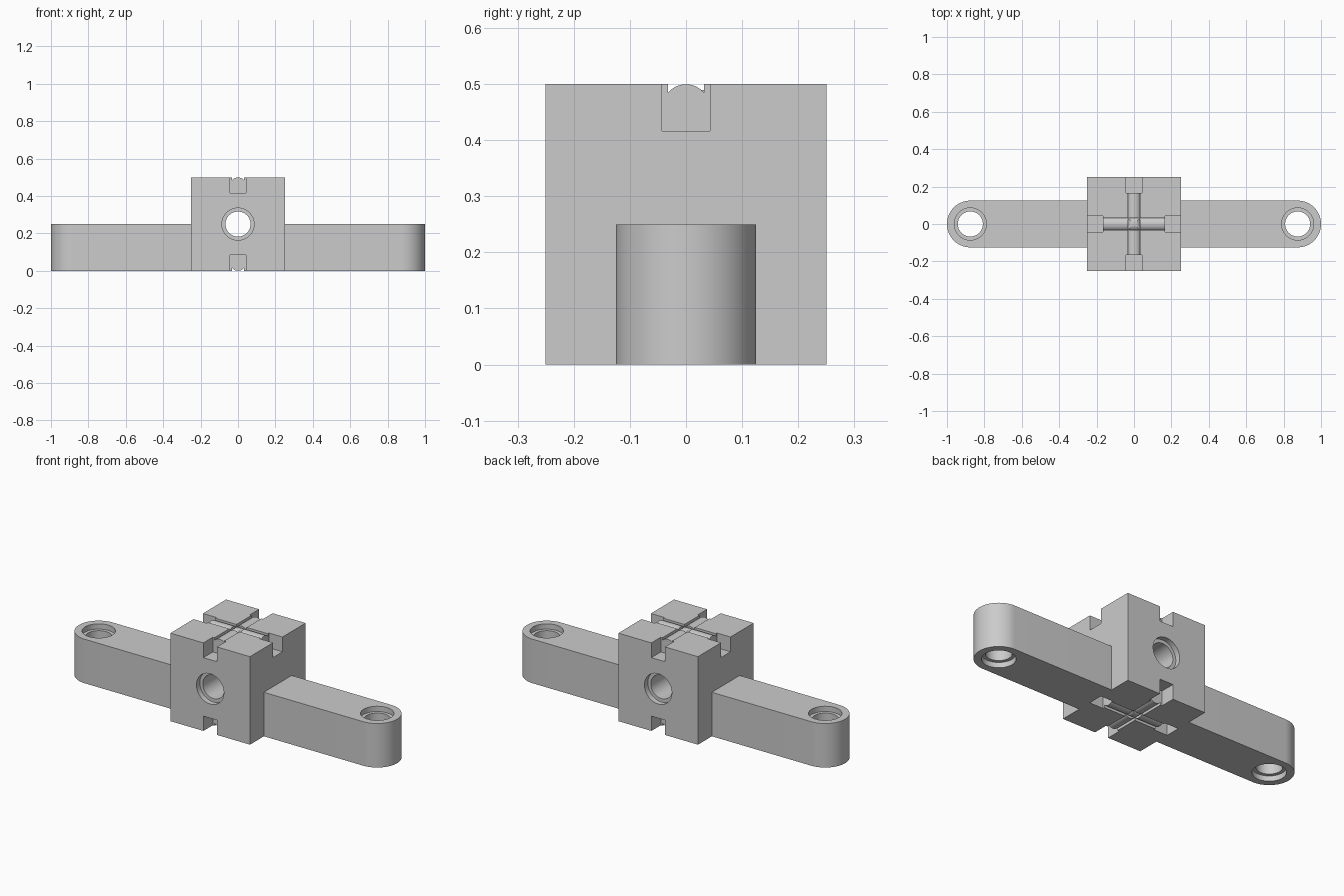
import bpy, math
from mathutils import Matrix, Vector

cube = bpy.data.objects.get("Cube")
if cube:
    bpy.data.objects.remove(cube, do_unlink=True)

HALF = 0.25        # half size of the centre block
ARM_R = 0.125      # arm half width and end radius
HOLE_R, RECESS_R, RECESS_D = 0.067, 0.086, 0.03
GROOVE_R, SLOT_W, GROOVE_Z = 0.0415, 0.032, 0.208   # groove height above block centre

grey = bpy.data.materials.new("light grey")
grey.use_nodes = True
colour = (0.6, 0.6, 0.6, 1)
grey.diffuse_color = colour
grey.node_tree.nodes["Principled BSDF"].inputs["Base Color"].default_value = colour


def prism(name, profile, low, high, matrix=Matrix()):
    """Extrude a counter-clockwise xy profile from low to high along z."""
    n = len(profile)
    verts = [matrix @ Vector((x, y, z)) for z in (low, high) for x, y in profile]
    faces = [list(range(n))[::-1], list(range(n, 2 * n))]
    faces += [[i, (i + 1) % n, n + (i + 1) % n, n + i] for i in range(n)]
    mesh = bpy.data.meshes.new(name)
    mesh.from_pydata(verts, [], faces)
    mesh.materials.append(grey)
    obj = bpy.data.objects.new(name, mesh)
    bpy.context.collection.objects.link(obj)
    return obj


def arc(radius, start, end, steps, cx=0):
    angles = [start + (end - start) * i / steps for i in range(steps + 1)]
    return [(cx + radius * math.cos(a), radius * math.sin(a)) for a in angles]


def rect(x0, x1, y0, y1):
    return [(x0, y0), (x1, y0), (x1, y1), (x0, y1)]


def cut(target, cutter):
    mod = target.modifiers.new("cut", "BOOLEAN")
    mod.operation, mod.solver, mod.object = "DIFFERENCE", "EXACT", cutter
    bpy.context.view_layer.objects.active = target
    bpy.ops.object.modifier_apply(modifier=mod.name)
    bpy.data.objects.remove(cutter, do_unlink=True)


def bore(target, matrix, half_depth):
    """Through hole with a shallow wider recess at both ends."""
    ring = lambda r: arc(r, 0, math.tau, 64)[:-1]
    cut(target, prism("hole_cutter", ring(HOLE_R), -half_depth - 0.1, half_depth + 0.1, matrix))
    for low, high in ((half_depth - RECESS_D, half_depth + 0.1),
                      (-half_depth - 0.1, RECESS_D - half_depth)):
        cut(target, prism("recess_cutter", ring(RECESS_R), low, high, matrix))


def finish(obj):
    bpy.ops.object.select_all(action="DESELECT")
    obj.select_set(True)
    bpy.context.view_layer.objects.active = obj
    bpy.ops.object.shade_smooth_by_angle(angle=math.radians(30))


# Centre block
centre = Matrix.Translation((0, 0, HALF))
upright = Matrix.Rotation(math.pi / 2, 4, "X")      # profile y becomes z
block = prism("centre_block", rect(-HALF, HALF, -HALF, HALF), -HALF, HALF, centre)
bore(block, centre @ upright, HALF)

# Crossed keyhole grooves with square end notches, on top and bottom
lip = math.acos(SLOT_W / GROOVE_R)
keyhole = [(x, y + GROOVE_Z) for x, y in arc(GROOVE_R, lip - math.tau, -math.pi - lip, 48)]
keyhole = keyhole[::-1] + [(SLOT_W, 0.3), (-SLOT_W, 0.3)]
if keyhole[0][0] > 0:
    keyhole = keyhole[:-2] + [(-SLOT_W, 0.3), (SLOT_W, 0.3)]
notch = rect(-0.0425, 0.0425, GROOVE_Z - 0.042, 0.3)
for flip in (0, math.pi):
    for turn in (0, math.pi / 2):
        place = (centre @ Matrix.Rotation(flip, 4, "X")
                 @ Matrix.Rotation(turn, 4, "Z") @ upright)
        for low, high in ((-0.3, -0.165), (0.165, 0.3)):
            cut(block, prism("notch_cutter", notch, low, high, place))
        # Arc listed clockwise is reversed so the profile runs counter-clockwise
        area = sum(a[0] * b[1] - b[0] * a[1]
                   for a, b in zip(keyhole, keyhole[1:] + keyhole[:1]))
        outline = keyhole if area > 0 else keyhole[::-1]
        cut(block, prism("groove_cutter", outline, -0.2, 0.2, place))
finish(block)

# Round-ended arms with a recessed hole near each tip
tip = 1 - ARM_R
outline = [(HALF, -ARM_R)] + arc(ARM_R, -math.pi / 2, math.pi / 2, 32, tip) + [(HALF, ARM_R)]
for name, angle in (("left_arm", 0), ("right_arm", math.pi)):
    place = Matrix.Rotation(angle, 4, "Z") @ Matrix.Translation((0, 0, ARM_R))
    arm = prism(name, outline, -ARM_R, ARM_R, place)
    bore(arm, place @ Matrix.Translation((tip, 0, 0)), ARM_R)
    finish(arm)
